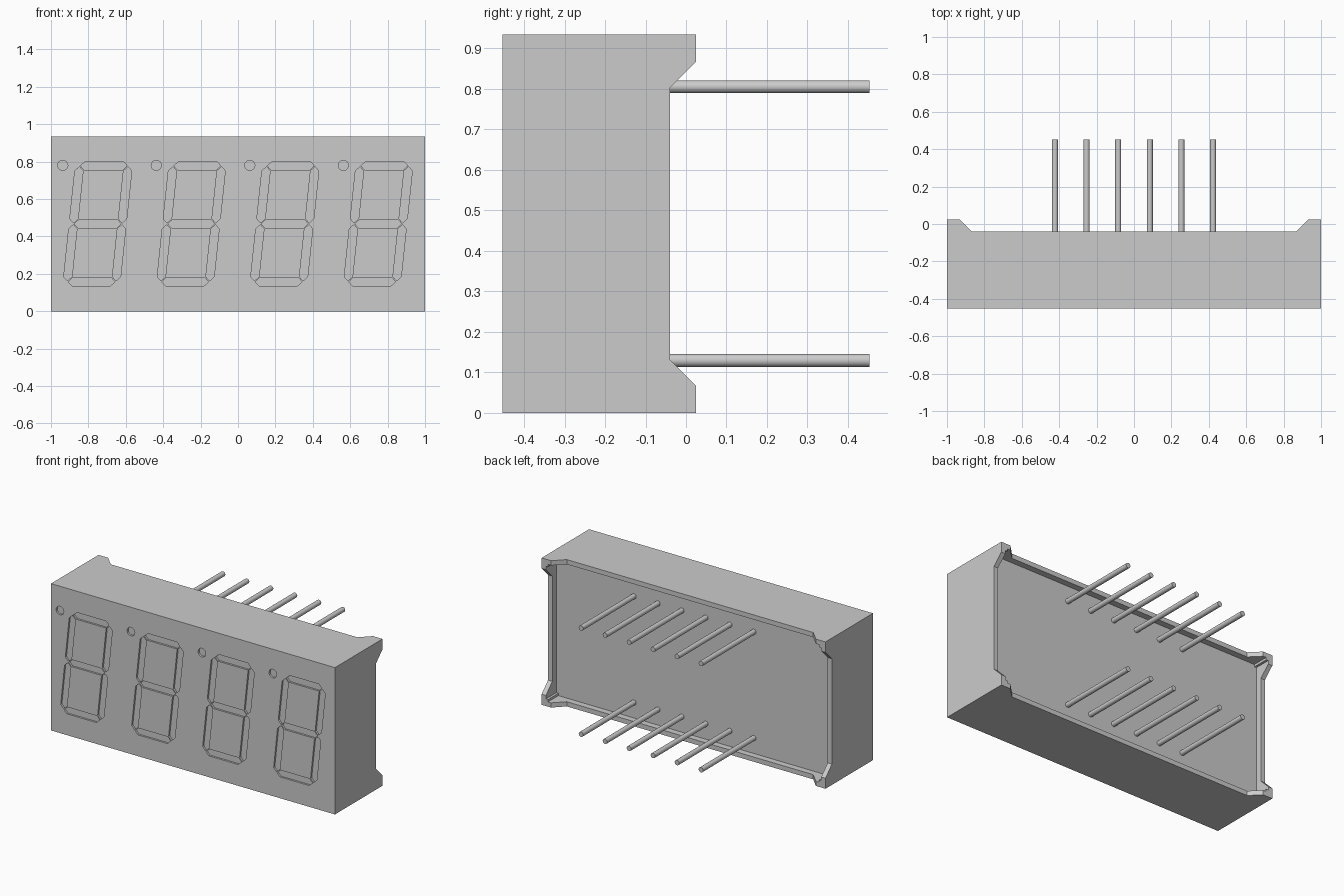
import bpy
import bmesh
from math import cos, sin, pi

cube = bpy.data.objects.get("Cube")
if cube:
    bpy.data.objects.remove(cube, do_unlink=True)

H = 0.935                      # body height
FRONT, RIM, BACK, TIP = -0.453, -0.04, 0.025, 0.453
FLOOR = -0.08                  # recessed back surface
MID = H / 2

grey = bpy.data.materials.new("light_grey")
grey.use_nodes = True
tone = (0.6, 0.6, 0.6, 1)
grey.diffuse_color = tone
grey.node_tree.nodes["Principled BSDF"].inputs["Base Color"].default_value = tone


def make(name, prisms):
    """Object from prisms: (outline, axis, low, high)."""
    bm = bmesh.new()
    for outline, axis, lo, hi in prisms:
        rings = []
        for h in (lo, hi):
            ring = []
            for a, b in outline:
                co = [a, b]
                co.insert(axis, h)
                ring.append(bm.verts.new(co))
            rings.append(ring)
        low, high = rings
        bm.faces.new(low)
        bm.faces.new(high)
        n = len(low)
        for i in range(n):
            j = (i + 1) % n
            bm.faces.new((low[i], low[j], high[j], high[i]))
    bmesh.ops.recalc_face_normals(bm, faces=bm.faces)
    mesh = bpy.data.meshes.new(name)
    bm.to_mesh(mesh)
    bm.free()
    mesh.materials.append(grey)
    obj = bpy.data.objects.new(name, mesh)
    bpy.context.collection.objects.link(obj)
    return obj


def activate(obj):
    bpy.ops.object.select_all(action='DESELECT')
    obj.select_set(True)
    bpy.context.view_layer.objects.active = obj


def cut(target, cutter):
    cutter.hide_render = True
    mod = target.modifiers.new("cut", 'BOOLEAN')
    mod.operation = 'DIFFERENCE'
    mod.solver = 'EXACT'
    mod.object = cutter
    activate(target)
    bpy.ops.object.modifier_apply(modifier=mod.name)
    bpy.data.objects.remove(cutter, do_unlink=True)


def circle(x, z, r, n):
    return [(x + r * cos(2 * pi * i / n), z + r * sin(2 * pi * i / n)) for i in range(n)]


# Housing block
body = make("housing", [([(-1, 0), (1, 0), (1, H), (-1, H)], 1, FRONT, BACK)])

# Potting recess with small square corner posts
w, p = 0.03, 0.045
quarter = [(1 - w, MID - p), (1 - p, MID - p), (1 - p, MID - w)]
outline = []
for sx, sz, step in ((1, 1, 1), (-1, 1, -1), (-1, -1, 1), (1, -1, -1)):
    outline += [(sx * x, MID + sz * z) for x, z in quarter[::step]]
cut(body, make("recess_cutter", [(outline, 1, FLOOR, 0.2)]))

# Trim the rim between the sloped corner feet
foot, ramp, above = 0.067, 0.132, 0.05


def trim(lo, hi):
    return [(lo + ramp, RIM), (hi - ramp, RIM), (hi - foot, BACK),
            (hi - foot, above), (lo + foot, above), (lo + foot, BACK)]


cut(body, make("rim_cutter", [(trim(-1, 1), 2, -0.1, H + 0.1)]))
side = [(y, z) for z, y in trim(0, H)]
cut(body, make("rim_cutter", [(side, 0, -1.1, 1.1)]))

# Shallow slanted seven-segment digits and round points
SLANT, T, GAP = 0.105, 0.022, 0.005
HALF_W, HALF_H = 0.13, 0.31    # segment centre lines


def segment(cx, a, b):
    """Six-sided bar between two points of the digit's upright frame."""
    (ax, az), (bx, bz) = a, b
    length = abs(bx - ax) + abs(bz - az)
    ux, uz = (bx - ax) / length, (bz - az) / length
    pts = []
    for d, o in ((GAP, 0), (GAP + T, T), (length - GAP - T, T),
                 (length - GAP, 0), (length - GAP - T, -T), (GAP + T, -T)):
        x, z = ax + ux * d - uz * o, az + uz * d + ux * o
        pts.append((cx + x + SLANT * z, MID + z))
    return pts


marks = []
for i in range(4):
    cx = -0.75 + 0.5 * i
    bars = [((-HALF_W, z), (HALF_W, z)) for z in (-HALF_H, 0, HALF_H)]
    bars += [((s * HALF_W, z), (s * HALF_W, z + HALF_H))
             for s in (-1, 1) for z in (-HALF_H, 0)]
    marks += [segment(cx, a, b) for a, b in bars]
    marks.append(circle(cx - 0.187, 0.78, 0.027, 32))
cut(body, make("digit_cutter", [(m, 1, FRONT - 0.05, FRONT + 0.012) for m in marks]))

# Two rows of six round pins
PITCH, ROW = 0.169, 0.338
for row, s in (("lower", -1), ("upper", 1)):
    for i in range(6):
        x = (i - 2.5) * PITCH
        pin = make(f"{row}_pin_{i + 1}",
                   [(circle(x, MID + s * ROW, 0.016, 24), 1, FLOOR - 0.01, TIP)])
        activate(pin)
        bpy.ops.object.shade_smooth_by_angle()
